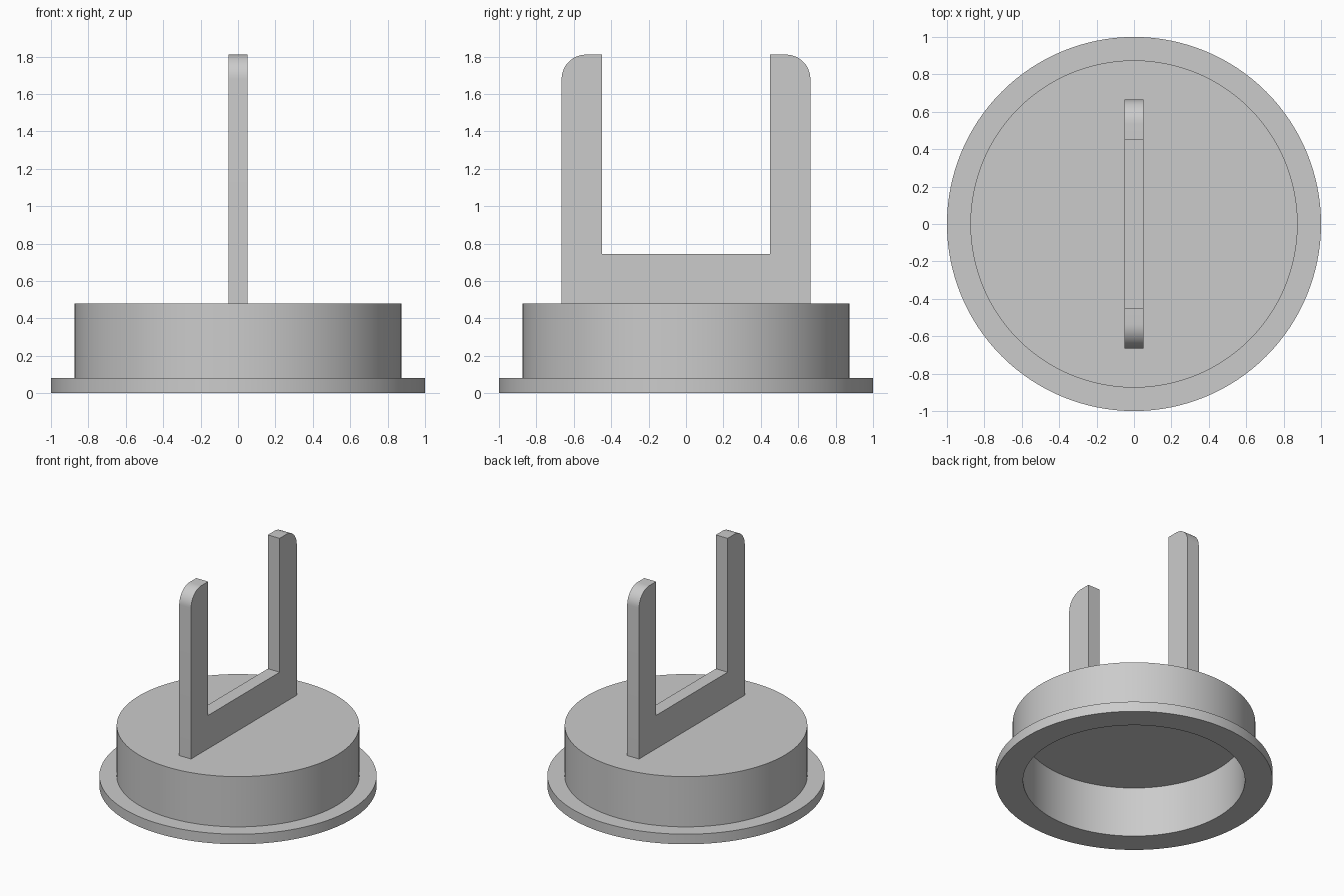
import bpy
import bmesh
from math import sin, cos, pi

if "Cube" in bpy.data.objects:
    bpy.data.objects.remove(bpy.data.objects["Cube"])

grey = bpy.data.materials.new("plain grey")
grey.use_nodes = True
colour = (0.6, 0.6, 0.6, 1)
grey.diffuse_color = colour
grey.node_tree.nodes["Principled BSDF"].inputs["Base Color"].default_value = colour


def finish(name, bm):
    bmesh.ops.recalc_face_normals(bm, faces=bm.faces)
    mesh = bpy.data.meshes.new(name)
    bm.to_mesh(mesh)
    bm.free()
    obj = bpy.data.objects.new(name, mesh)
    bpy.context.collection.objects.link(obj)
    mesh.materials.append(grey)
    bpy.ops.object.select_all(action="DESELECT")
    obj.select_set(True)
    bpy.context.view_layer.objects.active = obj
    bpy.ops.object.shade_smooth_by_angle(angle=pi / 6)
    return obj


def lathe(name, profile, sides=128):
    """Spin a (radius, height) profile, capping both ends."""
    bm = bmesh.new()
    rings = [[bm.verts.new((r * cos(2 * pi * i / sides), r * sin(2 * pi * i / sides), z))
              for i in range(sides)] for r, z in profile]
    for a, b in zip(rings, rings[1:]):
        for i in range(sides):
            j = (i + 1) % sides
            bm.faces.new((a[i], a[j], b[j], b[i]))
    bm.faces.new(rings[0])
    bm.faces.new(rings[-1])
    return finish(name, bm)


# Hollow cap: recess ceiling, inner wall, flange, outer wall, top
lathe("flanged_cap", [(0.8, 0.4), (0.8, 0), (1, 0), (1, 0.08),
                      (0.875, 0.08), (0.875, 0.48)])

# U-shaped handle: half outline with a rounded outer corner, then mirrored
base, bar, top = 0.48, 0.745, 1.81
outer, inner, radius, half_thick = 0.665, 0.45, 0.13, 0.052
steps = 12
half = [(outer, base)]
for i in range(steps + 1):
    a = pi / 2 * i / steps
    half.append((outer - radius + radius * cos(a), top - radius + radius * sin(a)))
half += [(inner, top), (inner, bar)]
outline = half + [(-y, z) for y, z in reversed(half)]

bm = bmesh.new()
face = bm.faces.new([bm.verts.new((-half_thick, y, z)) for y, z in outline])
extruded = bmesh.ops.extrude_face_region(bm, geom=[face])["geom"]
moved = [v for v in extruded if isinstance(v, bmesh.types.BMVert)]
bmesh.ops.translate(bm, verts=moved, vec=(2 * half_thick, 0, 0))
finish("forked_handle", bm)
